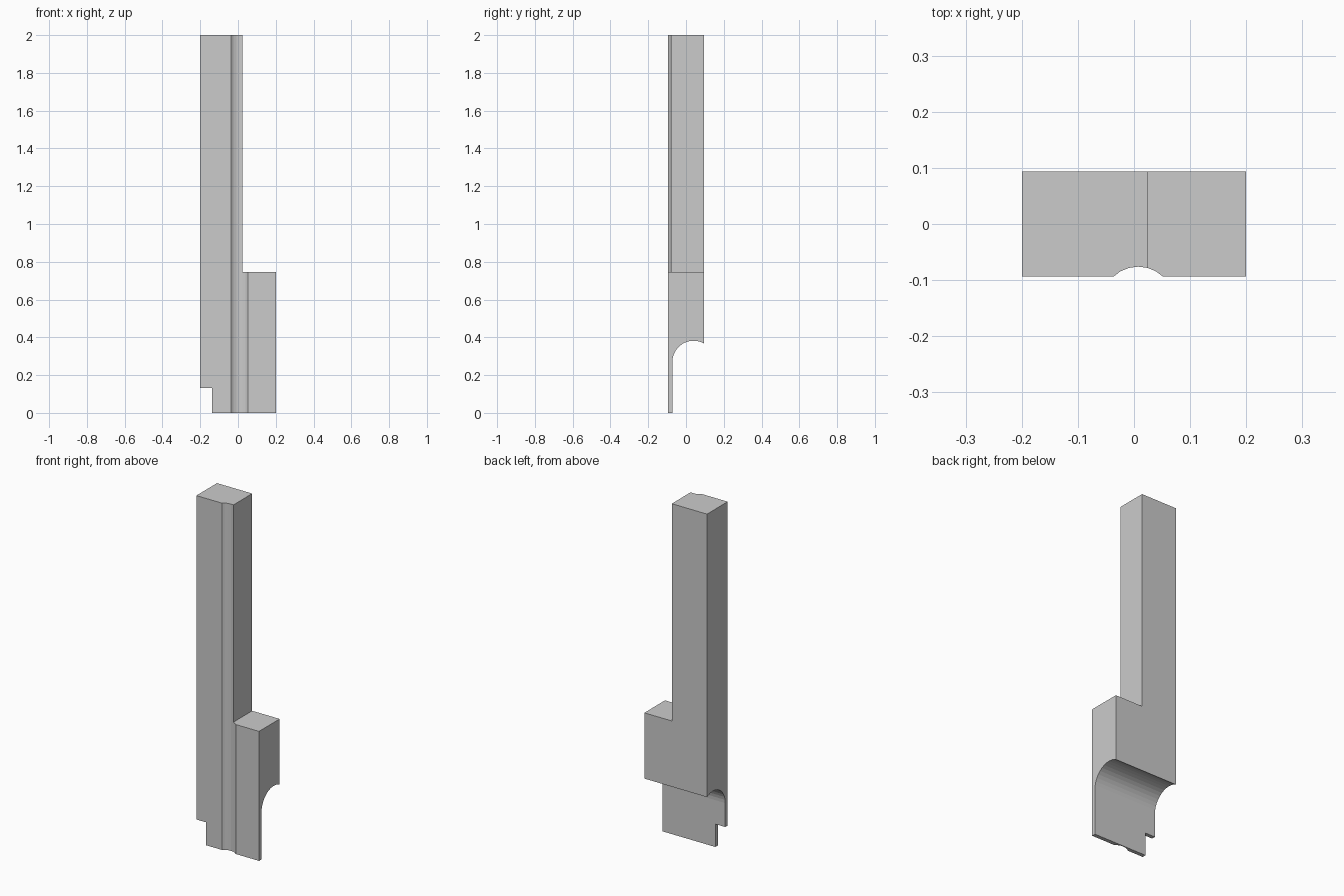
import bpy, bmesh, math
from mathutils import Vector

if "Cube" in bpy.data.objects:
    bpy.data.objects.remove(bpy.data.objects["Cube"])

HALF_Y = 0.094


def prism(name, points, axis, start, end):
    """Extrude a closed 2D profile along one axis; the other two axes keep their order."""
    def place(a, b):
        return {"x": (start, a, b), "y": (a, start, b), "z": (a, b, start)}[axis]
    bm = bmesh.new()
    face = bm.faces.new([bm.verts.new(place(a, b)) for a, b in points])
    result = bmesh.ops.extrude_face_region(bm, geom=[face])
    move = Vector([end - start if c == axis else 0 for c in "xyz"])
    bmesh.ops.translate(bm, vec=move, verts=[v for v in result["geom"] if isinstance(v, bmesh.types.BMVert)])
    bmesh.ops.recalc_face_normals(bm, faces=bm.faces)
    mesh = bpy.data.meshes.new(name)
    bm.to_mesh(mesh)
    bm.free()
    obj = bpy.data.objects.new(name, mesh)
    bpy.context.collection.objects.link(obj)
    return obj


def arc(cx, cy, r, a0, a1, steps):
    angles = [math.radians(a0 + (a1 - a0) * i / steps) for i in range(steps + 1)]
    return [(cx + r * math.cos(a), cy + r * math.sin(a)) for a in angles]


# Body: tall column with a low side block and a notched lower corner
body = prism("stepped_post", [(-0.2, 0.132), (-0.137, 0.132), (-0.137, 0), (0.2, 0),
                              (0.2, 0.747), (0.025, 0.747), (0.025, 2), (-0.2, 2)],
             "y", -HALF_Y, HALF_Y)

# Rounded recess behind the thin lower plate
recess = prism("recess_cutter", [(-0.072, -0.1)] + arc(0.04, 0.27, 0.112, 180, 30, 15)
               + [(0.2, 0.326), (0.2, -0.1)], "x", -0.5, 0.5)

# Shallow vertical groove in the front
groove = prism("groove_cutter", arc(0.0075, -0.14, 0.064, 0, 345, 23), "z", -0.2, 2.2)

for cutter in (recess, groove):
    cutter.hide_render = True
    mod = body.modifiers.new(cutter.name, "BOOLEAN")
    mod.operation = "DIFFERENCE"
    mod.solver = "EXACT"
    mod.object = cutter

# Apply the cuts and drop the cutters
bpy.context.view_layer.objects.active = body
for mod in list(body.modifiers):
    bpy.ops.object.modifier_apply(modifier=mod.name)
for cutter in (recess, groove):
    bpy.data.objects.remove(cutter)
